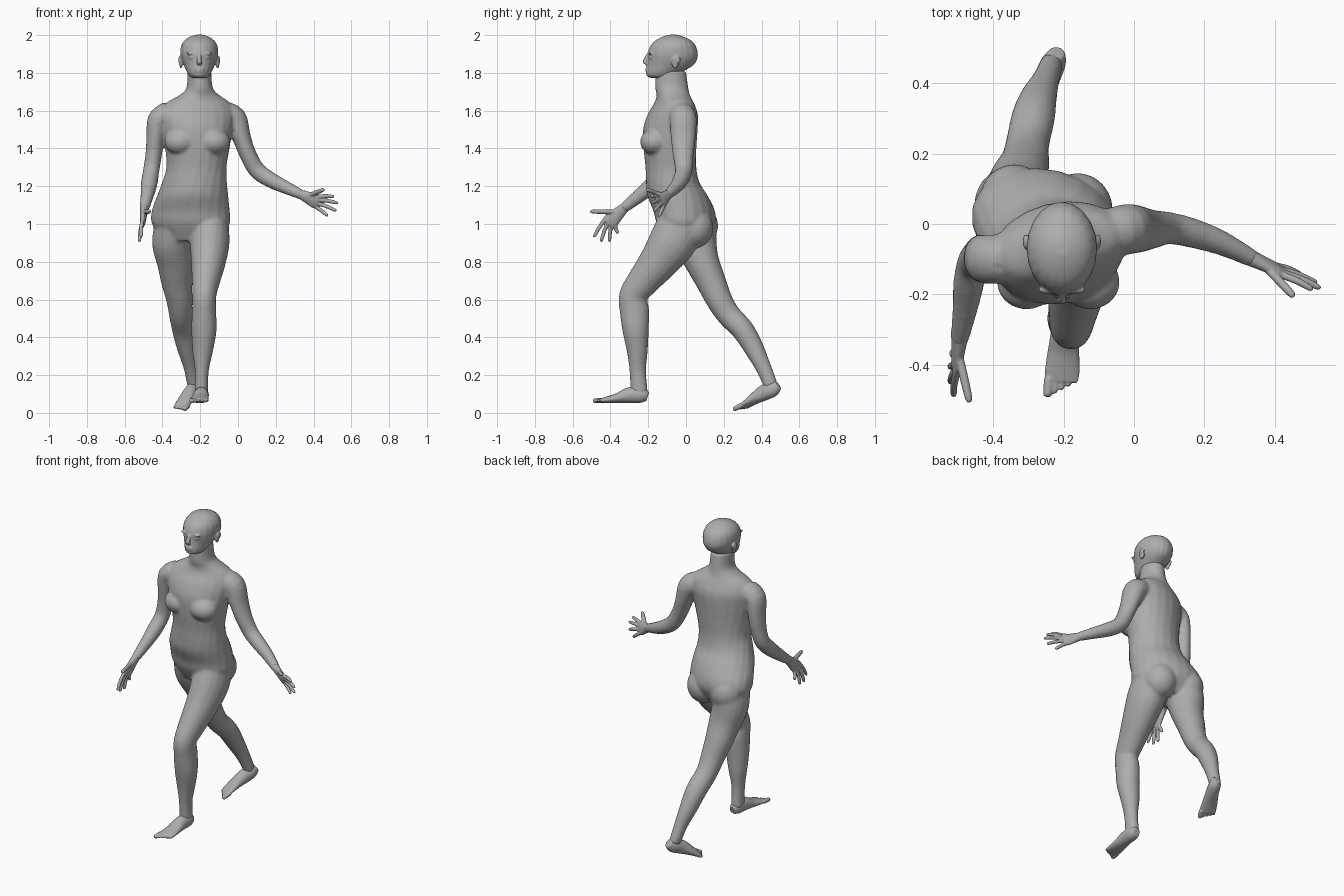
import bpy
import bmesh
import math
from mathutils import Vector, Matrix

default_cube = bpy.data.objects.get("Cube")
if default_cube:
    bpy.data.objects.remove(default_cube, do_unlink=True)

skin = bpy.data.materials.new("plain_grey")
skin.use_nodes = True
GREY = (0.42, 0.42, 0.42, 1)
skin.diffuse_color = GREY
skin.node_tree.nodes["Principled BSDF"].inputs["Base Color"].default_value = GREY

X, Y, Z = Vector((1, 0, 0)), Vector((0, 1, 0)), Vector((0, 0, 1))
SIDES = 20


def refine(rows, steps=4):
    """Pass a smooth curve through the rows of numbers."""
    result = []
    last = len(rows) - 1
    for i in range(last):
        before, start = rows[max(i - 1, 0)], rows[i]
        end, after = rows[i + 1], rows[min(i + 2, last)]
        for step in range(steps):
            t = step / steps
            result.append([
                b + t * (c - a) / 2
                + t * t * (a - 2.5 * b + 2 * c - d / 2)
                + t ** 3 * (1.5 * (b - c) + (d - a) / 2)
                for a, b, c, d in zip(before, start, end, after)])
    return result + [list(rows[last])]


def skin_rings(bm, rings):
    """Join elliptical rings, each a centre and two half axes."""
    loops = []
    for centre, u, v in rings:
        angles = [math.tau * k / SIDES for k in range(SIDES)]
        loops.append([bm.verts.new(centre + u * math.cos(a) + v * math.sin(a))
                      for a in angles])
    faces = [bm.faces.new(loops[0][::-1]), bm.faces.new(loops[-1])]
    for low, high in zip(loops, loops[1:]):
        for k in range(SIDES):
            n = (k + 1) % SIDES
            faces.append(bm.faces.new((low[k], low[n], high[n], high[k])))
    bmesh.ops.recalc_face_normals(bm, faces=faces)


def limb(bm, rows, side):
    """Tube along a path; rows hold x, y, z, side radius, depth radius."""
    rows = refine(rows)
    points = [Vector(row[:3]) for row in rows]
    rings = []
    for i, row in enumerate(rows):
        along = points[min(i + 1, len(rows) - 1)] - points[max(i - 1, 0)]
        along.normalize()
        u = (side - along * side.dot(along)).normalized()
        rings.append((points[i], u * row[3], along.cross(u) * row[4]))
    skin_rings(bm, rings)


def trunk(bm, rows):
    """Level rings; rows hold z, x, y, half width, half depth, yaw."""
    rings = []
    for z, x, y, wide, deep, yaw in refine(rows):
        turn = Matrix.Rotation(math.radians(yaw), 3, "Z")
        rings.append((Vector((x, y, z)), turn @ X * wide, turn @ Y * deep))
    skin_rings(bm, rings)


def ball(bm, centre, size):
    shape = Matrix.Translation(centre) @ Matrix.Diagonal((*size, 1))
    bmesh.ops.create_uvsphere(bm, u_segments=24, v_segments=16, radius=1, matrix=shape)


def digit(bm, base, tip, radius, bend=Vector((0, 0, 0))):
    """Finger or toe with a rounded end."""
    base, tip = Vector(base), Vector(tip)
    rows = []
    for t, scale in ((0, 1), (0.5, 1), (0.9, 0.85), (1, 0.45)):
        spot = base.lerp(tip, t) + bend * math.sin(math.pi * t)
        rows.append((*spot, radius * scale, radius * scale))
    limb(bm, rows, Vector((0.6, 0.3, 0.7)))


def finish(name, bm, voxel, smoothing):
    """Fuse the shapes into one soft skin."""
    mesh = bpy.data.meshes.new(name)
    bm.to_mesh(mesh)
    bm.free()
    obj = bpy.data.objects.new(name, mesh)
    bpy.context.collection.objects.link(obj)
    mesh.materials.append(skin)
    fuse = obj.modifiers.new("fuse", "REMESH")
    fuse.mode = "VOXEL"
    fuse.voxel_size = voxel
    fuse.use_smooth_shade = True
    soften = obj.modifiers.new("soften", "SMOOTH")
    soften.factor = 0.5
    soften.iterations = smoothing


# Torso and neck
body = bmesh.new()
trunk(body, [
    (0.91, -.25, 0, .15, .10, -14),
    (1.0, -.25, 0, .21, .15, -14),
    (1.07, -.25, -.01, .21, .16, -14),
    (1.15, -.24, -.045, .19, .16, -8),
    (1.22, -.23, -.07, .172, .142, -3),
    (1.3, -.22, -.08, .16, .135, 3),
    (1.4, -.215, -.085, .172, .14, 9),
    (1.5, -.215, -.083, .19, .142, 13),
    (1.58, -.215, -.07, .2, .128, 14),
    (1.64, -.21, -.063, .175, .1, 14),
    (1.68, -.205, -.067, .11, .088, 12),
    (1.72, -.203, -.075, .07, .088, 5),
    (1.81, -.205, -.08, .064, .08, 0),
])
# Chest and seat fullness
for x in (-.305, -.125):
    ball(body, (x, -.165, 1.435), (.085, .078, .07))
ball(body, (-.34, .065, 0.99), (.1, .105, .11))
ball(body, (-.16, .04, 0.98), (.1, .105, .11))

# Left leg, stepping forward
limb(body, [
    (-.15, -.02, 1.0, .1, .13),
    (-.15, -.075, 0.9, .105, .125),
    (-.157, -.145, 0.8, .092, .105),
    (-.17, -.225, 0.7, .075, .086),
    (-.178, -.28, 0.62, .063, .075),
    (-.18, -.273, 0.54, .064, .078),
    (-.18, -.267, 0.44, .067, .07),
    (-.187, -.258, 0.33, .055, .056),
    (-.192, -.255, 0.22, .037, .044),
    (-.194, -.247, 0.1, .036, .046),
], X)
# Right leg, trailing
limb(body, [
    (-.34, .03, 1.0, .1, .13),
    (-.35, .05, 0.9, .105, .115),
    (-.335, .085, 0.8, .095, .092),
    (-.325, .13, 0.7, .083, .08),
    (-.31, .175, 0.6, .07, .07),
    (-.303, .225, 0.52, .062, .064),
    (-.287, .3, 0.44, .062, .06),
    (-.272, .355, 0.35, .053, .054),
    (-.25, .41, 0.24, .038, .042),
    (-.235, .452, 0.14, .033, .037),
], X)
# Left arm, reaching out to the side
limb(body, [
    (-.08, -.03, 1.58, .07, .07),
    (-.02, -.015, 1.555, .072, .068),
    (.018, -.015, 1.46, .066, .05),
    (.052, -.015, 1.37, .056, .045),
    (.1, -.012, 1.285, .046, .045),
    (.17, -.027, 1.235, .042, .042),
    (.25, -.055, 1.195, .035, .035),
    (.34, -.1, 1.153, .025, .026),
], Y)
# Right arm, swinging forward
limb(body, [
    (-.37, -.1, 1.58, .07, .07),
    (-.422, -.1, 1.55, .058, .07),
    (-.437, -.095, 1.46, .048, .065),
    (-.446, -.095, 1.37, .044, .055),
    (-.46, -.112, 1.28, .043, .047),
    (-.47, -.17, 1.215, .044, .045),
    (-.48, -.24, 1.155, .036, .038),
    (-.496, -.33, 1.083, .026, .027),
], X)
finish("body", body, 0.008, 8)


def hand(name, wrist, index, pinky, tips, thumb_tip, bend):
    """Flat palm, four spread fingers and a thumb."""
    bm = bmesh.new()
    wrist, index, pinky = Vector(wrist), Vector(index), Vector(pinky)
    across = index - pinky
    middle = (index + pinky) / 2
    rows = [(*wrist.lerp(middle, t), wide, thick) for t, wide, thick in
            ((-.15, .024, .024), (.4, .035, .019), (.8, .042, .016), (1.05, .036, .011))]
    limb(bm, rows, across)
    for k, tip in enumerate(tips):
        knuckle = index.lerp(pinky, k / 3)
        digit(bm, knuckle.lerp(wrist, 0.15), tip, 0.0105, Vector(bend))
    thumb_base = wrist.lerp(index, 0.35)
    digit(bm, thumb_base, thumb_tip, 0.0125)
    finish(name, bm, 0.004, 3)


hand("left_hand", (.34, -.1, 1.153), (.432, -.152, 1.142), (.41, -.122, 1.088),
     [(.508, -.187, 1.145), (.53, -.183, 1.11), (.52, -.168, 1.07), (.475, -.145, 1.042)],
     (.455, -.207, 1.183), (0, .004, .004))
hand("right_hand", (-.496, -.33, 1.083), (-.505, -.437, 1.028), (-.505, -.383, 0.985),
     [(-.512, -.488, 0.93), (-.522, -.45, 0.905), (-.522, -.405, 0.905), (-.515, -.36, 0.95)],
     (-.467, -.507, 1.066), (-.004, -.004, 0))


def foot(name, rows, inward, toe_way):
    """Sole and instep with five toes, the big toe on the inward side."""
    bm = bmesh.new()
    limb(bm, rows, inward)
    front = Vector(rows[-1][:3])
    for k in range(5):
        base = front + inward * (.036 - .0185 * k) - toe_way * (.01 + .006 * k)
        radius = .014 if k == 0 else .0095
        digit(bm, base, base + toe_way * (.055 - .004 * k), radius)
    finish(name, bm, 0.004, 4)


foot("left_foot", [
    (-.19, -.203, .085, .022, .025),
    (-.191, -.235, .093, .036, .04),
    (-.195, -.3, .094, .04, .042),
    (-.2, -.36, .079, .045, .027),
    (-.204, -.42, .069, .05, .017),
    (-.206, -.447, .066, .046, .012),
], -X, Vector((-.1, -1, -.05)).normalized())
foot("right_foot", [
    (-.218, .488, .148, .022, .026),
    (-.228, .46, .128, .035, .042),
    (-.25, .41, .105, .038, .042),
    (-.275, .36, .073, .044, .029),
    (-.293, .32, .045, .048, .018),
    (-.3, .303, .033, .045, .012),
], Vector((.88, -.42, .1)).normalized(), Vector((-.4, -.8, -.42)).normalized())

# Head, jaw and face
head = bmesh.new()
FACE_X = -.205
profile = [
    (1.772, -.185, -.07, .035), (1.785, -.208, -.045, .053),
    (1.81, -.21, -.01, .068), (1.84, -.206, .038, .082),
    (1.87, -.203, .058, .094), (1.9, -.203, .063, .1),
    (1.94, -.19, .053, .097), (1.97, -.164, .03, .08),
    (1.99, -.128, -.008, .053), (2.002, -.09, -.045, .02)]
trunk(head, [(z, FACE_X, (front + back) / 2, wide, (back - front) / 2, 0)
             for z, front, back, wide in profile])
limb(head, [(FACE_X, -.198, 1.9, .009, .009), (FACE_X, -.212, 1.876, .011, .011),
            (FACE_X, -.217, 1.858, .015, .011), (FACE_X, -.205, 1.848, .014, .008)], X)
for z in (1.822, 1.81):
    ball(head, (FACE_X, -.204, z), (.026, .011, .007))
for side in (-1, 1):
    ball(head, (FACE_X + side * .038, -.187, 1.903), (.03, .012, .008))
    ball(head, (FACE_X + side * .037, -.184, 1.882), (.017, .012, .009))
    ball(head, (FACE_X + side * .097, -.057, 1.857), (.01, .02, .034))
    ball(head, (FACE_X + side * .103, -.05, 1.868), (.008, .021, .022))
finish("head", head, 0.005, 3)
